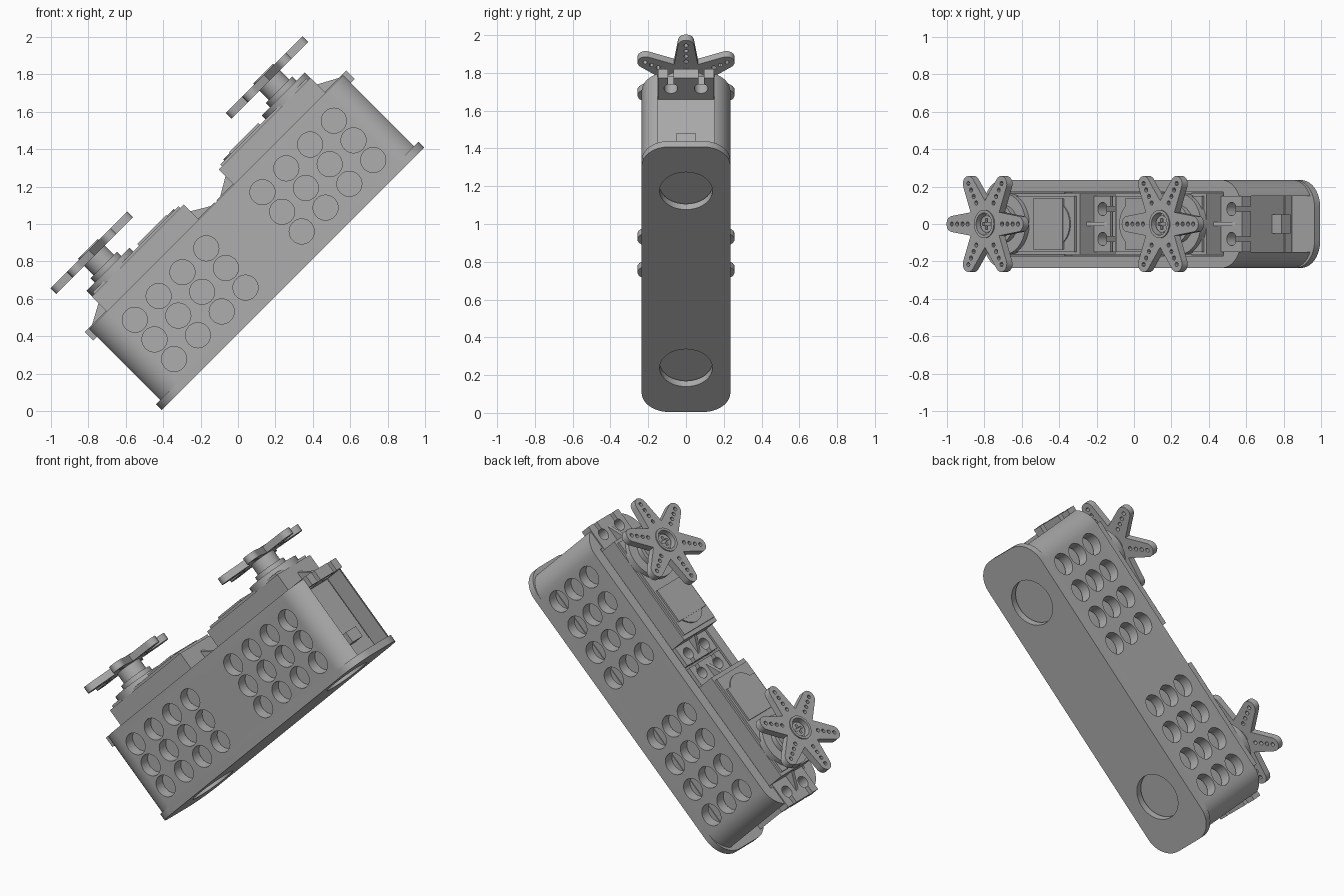
import bpy, bmesh, math
from mathutils import Vector

if "Cube" in bpy.data.objects:
    bpy.data.objects.remove(bpy.data.objects["Cube"])

GREY = (0.42, 0.42, 0.42, 1)
mat = bpy.data.materials.new("plain grey")
mat.use_nodes = True
mat.diffuse_color = GREY
mat.node_tree.nodes["Principled BSDF"].inputs["Base Color"].default_value = GREY

U0, U1 = -0.285, 1.70       # long axis of the tilted unit
MID = (U0 + U1) / 2
HALF = 0.235
AXIS = 0.045                # output shaft position
S = math.sqrt(0.5)


def tilt(u, v, w):
    """Unit axes (length, width, height) to the 45 degree leaning pose."""
    return Vector(((u - w) * S, v, (u + w) * S))


def prisms(name, outlines, lo, hi, along="w"):
    """One object of extruded outlines, along height (w) or width (v)."""
    bm = bmesh.new()
    for pts in outlines:
        place = (lambda a, b, h: tilt(a, b, h)) if along == "w" else (lambda a, b, h: tilt(a, h, b))
        rings = [[bm.verts.new(place(a, b, h)) for a, b in pts] for h in (lo, hi)]
        n = len(pts)
        bm.faces.new(rings[0])
        bm.faces.new(rings[1])
        for i in range(n):
            j = (i + 1) % n
            bm.faces.new((rings[0][i], rings[0][j], rings[1][j], rings[1][i]))
    bmesh.ops.recalc_face_normals(bm, faces=bm.faces)
    me = bpy.data.meshes.new(name)
    bm.to_mesh(me)
    bm.free()
    me.materials.append(mat)
    ob = bpy.data.objects.new(name, me)
    bpy.context.collection.objects.link(ob)
    return ob


def rect(a0, a1, b0, b1):
    return [(a0, b0), (a1, b0), (a1, b1), (a0, b1)]


def circle(a, b, r, n=40):
    return [(a + r * math.cos(2 * math.pi * i / n), b + r * math.sin(2 * math.pi * i / n)) for i in range(n)]


def rounded(a0, a1, b, r, n=12):
    pts = []
    for k, (ca, cb) in enumerate([(a1 - r, b - r), (a0 + r, b - r), (a0 + r, r - b), (a1 - r, r - b)]):
        for i in range(n + 1):
            t = math.pi / 2 * (k + i / n)
            pts.append((ca + r * math.cos(t), cb + r * math.sin(t)))
    return pts


def star(a, r_tip, r_valley, r_round):
    pts = []
    for k in range(6):
        t = k * math.pi / 3
        ca, cb = a + (r_tip - r_round) * math.cos(t), (r_tip - r_round) * math.sin(t)
        for i in range(9):
            s = t - math.pi / 2 + math.pi * i / 8
            pts.append((ca + r_round * math.cos(s), cb + r_round * math.sin(s)))
        s = t + math.pi / 6
        pts.append((a + r_valley * math.cos(s), r_valley * math.sin(s)))
    return pts


def cut(ob, *cutters):
    for c in cutters:
        c.hide_render = True
        m = ob.modifiers.new("cut", "BOOLEAN")
        m.operation, m.solver, m.object = "DIFFERENCE", "EXACT", c
    dg = bpy.context.evaluated_depsgraph_get()
    me = bpy.data.meshes.new_from_object(ob.evaluated_get(dg))
    ob.modifiers.clear()
    ob.data = me
    for c in cutters:
        bpy.data.objects.remove(c)


# Base plate with two round openings
shafts = (AXIS, 2 * MID - AXIS)
base = prisms("base_plate", [rounded(U0, U1, HALF, 0.145)], 0.292, 0.335)
cut(base, prisms("cutter", [circle(a, 0, 0.14, 48) for a in shafts], 0.2, 0.4))

# Shell wall with open top, end windows and grids of side holes
shell = prisms("shell", [rounded(U0 + 0.02, U1 - 0.02, HALF, 0.145)], 0.335, 0.872)
grid = []
for i in range(4):
    for j in range(3):
        a, b = -0.045 + 0.18 * i, 0.438 + 0.1485 * j
        grid += [circle(a, b, 0.067, 32), circle(2 * MID - a, b, 0.067, 32)]
cut(shell,
    prisms("cutter", [rect(-0.135, 2 * MID + 0.135, -0.17, 0.17)], 0.2, 1.1),
    prisms("cutter", [rect(-1, 3, -0.15, 0.15)], 0.2, 1.1),
    prisms("cutter", grid, -0.5, 0.5, "v"))

# Two mirrored servos
for label, flip in (("lower", False), ("upper", True)):
    def m(pts):
        return [(2 * MID - a, b) for a, b in pts] if flip else pts

    def part(name, outlines, lo, hi, along="w"):
        return prisms(label + "_" + name, [m(p) for p in outlines], lo, hi, along)

    # Case, lid and gear housing
    part("servo_bottom", [rect(-0.125, 0.58, -0.168, 0.168)], 0.345, 0.4)
    part("servo_body", [rect(-0.12, 0.575, -0.163, 0.163)], 0.4, 0.985)
    part("servo_lid", [rect(-0.1, 0.55, -0.15, 0.15)], 0.985, 1.0)
    part("lid_panel", [rect(0.25, 0.47, -0.135, 0.135)], 1.0, 1.012)
    part("lid_disc", [circle(0.4, 0, 0.12)], 1.0, 1.007)
    part("gear_housing", [circle(AXIS, 0, 0.163, 48)], 0.985, 1.028)
    part("cable_exit", [rect(-0.19, -0.12, -0.05, 0.05)], 0.42, 0.49)

    # Mounting ears with slotted screw holes and stiffening ribs
    for end, a0, a1, hole in (("outer", U0 + 0.004, -0.12, -0.2), ("inner", 0.575, MID - 0.008, 0.64)):
        ear = part(end + "_ear", [rect(a0, a1, -0.149, 0.149)], 0.813, 0.878)
        tip = a0 - 0.1 if end == "outer" else a1 + 0.1
        lo, hi = sorted((tip, hole))
        cut(ear,
            prisms("cutter", [m(circle(hole, s * 0.08, 0.036, 24)) for s in (-1, 1)], 0.7, 1.0),
            prisms("cutter", [m(rect(lo, hi, s * 0.08 - 0.014, s * 0.08 + 0.014)) for s in (-1, 1)], 0.7, 1.0))
        root = a1 if end == "outer" else a0
        toe = root - 0.12 if end == "outer" else root + 0.11
        part(end + "_rib", [[(root, 0.87), (toe, 0.87), (root, 0.935)]], -0.012, 0.012, "v")

    # Output shaft and six-armed horn
    part("shaft_collar", [circle(AXIS, 0, 0.1)], 1.028, 1.06)
    part("horn_hub", [circle(AXIS, 0, 0.078)], 1.06, 1.132)
    horn = part("horn", [star(AXIS, 0.29, 0.125, 0.043)], 1.13, 1.173)
    drill = [circle(AXIS, 0, 0.06)]
    for k in range(6):
        t = k * math.pi / 3
        drill += [circle(AXIS + r * math.cos(t), r * math.sin(t), 0.012, 12) for r in (0.13, 0.17, 0.21, 0.25)]
    cut(horn, prisms("cutter", [m(p) for p in drill], 1.0, 1.3))
    ring = part("horn_ring", [circle(AXIS, 0, 0.075)], 1.14, 1.18)
    cut(ring, prisms("cutter", [m(circle(AXIS, 0, 0.059))], 1.0, 1.3))
    screw = part("horn_screw", [circle(AXIS, 0, 0.045)], 1.12, 1.16)
    cut(screw, prisms("cutter", [m(rect(AXIS - 0.03, AXIS + 0.03, -0.008, 0.008))], 1.145, 1.3),
        prisms("cutter", [m(rect(AXIS - 0.008, AXIS + 0.008, -0.03, 0.03))], 1.145, 1.3))

# Smooth the round walls, keep edges crisp
bpy.ops.object.select_all(action="DESELECT")
for ob in bpy.context.collection.objects:
    if ob.type == "MESH" and mat.name in ob.data.materials:
        ob.select_set(True)
        bpy.context.view_layer.objects.active = ob
bpy.ops.object.shade_smooth_by_angle(angle=math.radians(30))
